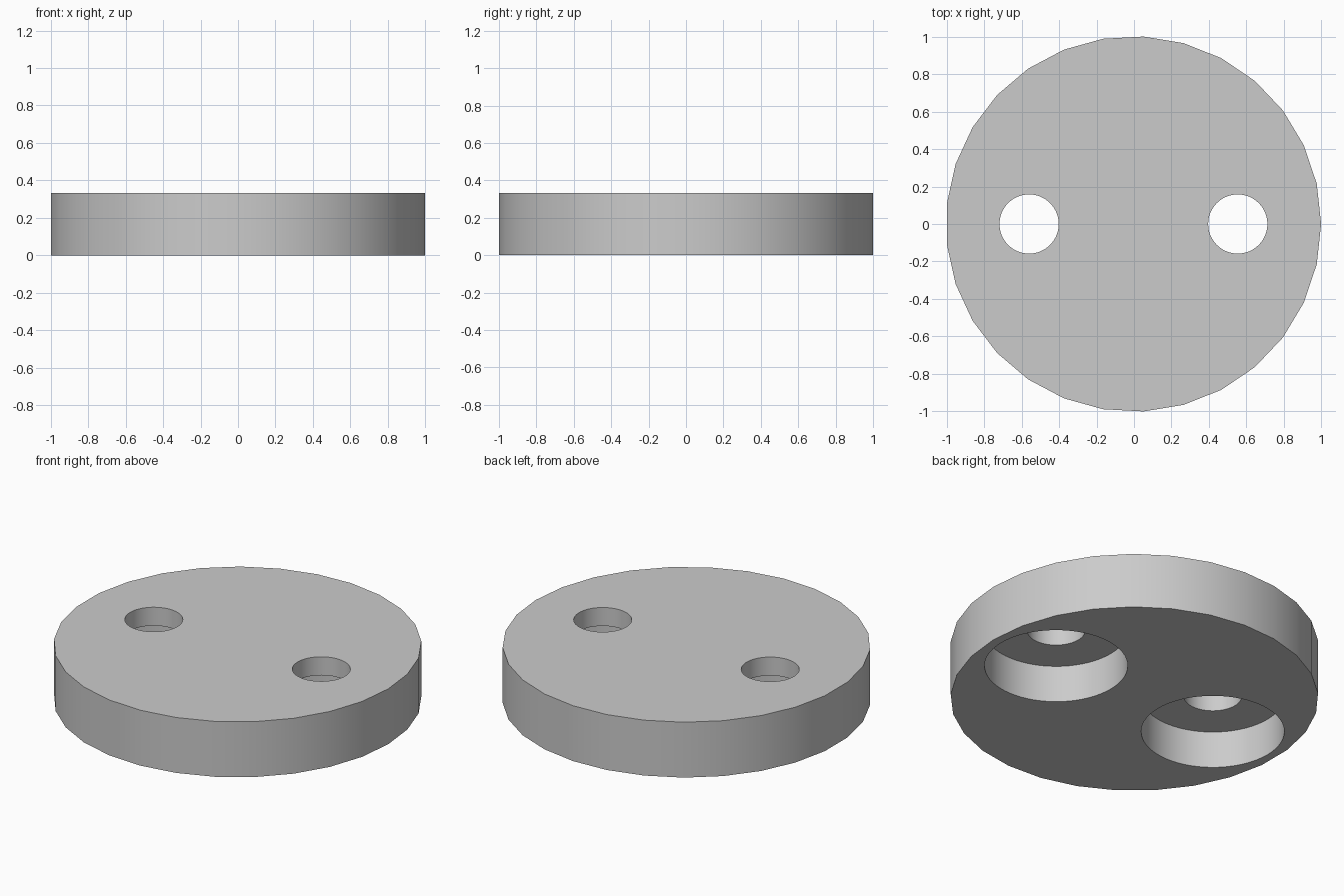
import bpy
import math

cube = bpy.data.objects.get("Cube")
if cube:
    bpy.data.objects.remove(cube, do_unlink=True)

HEIGHT = 0.333
SHELF = 0.222       # ceiling of the wide recesses
OFFSET = -0.003     # the odd-sided rim is centred by its bounds

grey = bpy.data.materials.new("plain_grey")
grey.use_nodes = True
grey.diffuse_color = (0.6, 0.6, 0.6, 1)
grey.node_tree.nodes["Principled BSDF"].inputs["Base Color"].default_value = (0.6, 0.6, 0.6, 1)


def cylinder(name, sides, radius, x, bottom, top, turn=0.0):
    bpy.ops.mesh.primitive_cylinder_add(
        vertices=sides, radius=radius, depth=top - bottom,
        location=(x, 0, (bottom + top) / 2), rotation=(0, 0, turn))
    obj = bpy.context.object
    obj.name = name
    obj.data.materials.append(grey)
    bpy.ops.object.transform_apply(location=True, rotation=True, scale=True)
    return obj


def cut(target, cutter):
    mod = target.modifiers.new("cut", "BOOLEAN")
    mod.operation = "DIFFERENCE"
    mod.solver = "EXACT"
    mod.object = cutter
    bpy.context.view_layer.objects.active = target
    bpy.ops.object.modifier_apply(modifier=mod.name)
    bpy.data.objects.remove(cutter, do_unlink=True)


# Round body, with one corner of the rim pointing to +x
disc = cylinder("disc", 29, 1.002, OFFSET, 0, HEIGHT, -math.pi / 2)

# Two stepped holes: wide recess from below, narrow hole through the top
for side in (-1, 1):
    x = side * 0.557 + OFFSET
    cut(disc, cylinder("recess_cutter", 64, 0.39, x, -0.1, SHELF))
    cut(disc, cylinder("hole_cutter", 64, 0.158, x, 0.1, HEIGHT + 0.1))

# Smooth walls, sharp rims
bpy.ops.object.select_all(action="DESELECT")
disc.select_set(True)
bpy.context.view_layer.objects.active = disc
bpy.ops.object.shade_smooth_by_angle(angle=math.radians(30))
